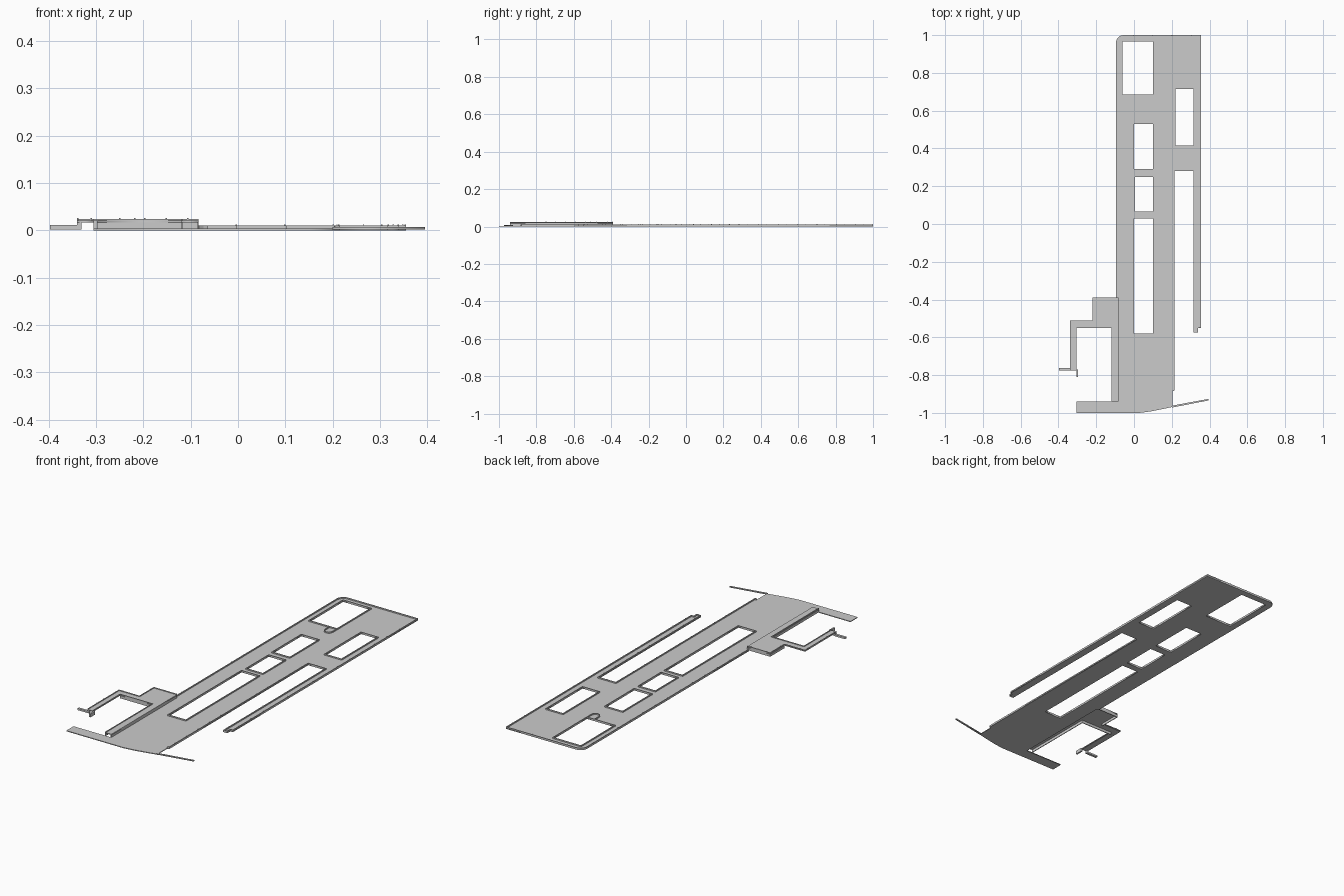
import bpy, bmesh, math
from mathutils import Vector

if "Cube" in bpy.data.objects:
    bpy.data.objects.remove(bpy.data.objects["Cube"])


def new_object(name, bm):
    bmesh.ops.recalc_face_normals(bm, faces=bm.faces)
    me = bpy.data.meshes.new(name)
    bm.to_mesh(me)
    bm.free()
    ob = bpy.data.objects.new(name, me)
    bpy.context.collection.objects.link(ob)
    return ob


def slab(name, outlines, z0, z1):
    """Flat plate from an outline followed by hole outlines."""
    cu = bpy.data.curves.new(name, 'CURVE')
    cu.dimensions, cu.fill_mode = '2D', 'BOTH'
    cu.extrude = (z1 - z0) / 2
    for pts in outlines:
        sp = cu.splines.new('POLY')
        sp.points.add(len(pts) - 1)
        for p, (x, y) in zip(sp.points, pts):
            p.co = (x, y, 0, 1)
        sp.use_cyclic_u = True
    tmp = bpy.data.objects.new(name + "_curve", cu)
    bpy.context.collection.objects.link(tmp)
    bpy.context.view_layer.update()
    me = bpy.data.meshes.new_from_object(
        tmp.evaluated_get(bpy.context.evaluated_depsgraph_get()))
    bm = bmesh.new()
    bm.from_mesh(me)
    bpy.data.objects.remove(tmp)
    bmesh.ops.remove_doubles(bm, verts=bm.verts, dist=1e-6)
    bmesh.ops.translate(bm, verts=bm.verts, vec=(0, 0, (z0 + z1) / 2))
    return new_object(name, bm)


def wall(name, pts, z0, z1, closed=False, thick=0.004):
    """Mitred wall along a path, thickness growing to the left of travel."""
    P = [Vector(p) for p in pts]
    n = len(P)
    left = lambda a, b: Vector((a.y - b.y, b.x - a.x)).normalized()
    bm = bmesh.new()
    rings = []
    for i, p in enumerate(P):
        na = left(P[i - 1], p) if closed or i else None
        nb = left(p, P[(i + 1) % n]) if closed or i < n - 1 else None
        na, nb = na or nb, nb or na
        q = p + (na + nb) * (thick / (1 + na.dot(nb)))
        rings.append([bm.verts.new(c) for c in
                      ((p.x, p.y, z0), (q.x, q.y, z0), (q.x, q.y, z1), (p.x, p.y, z1))])
    for i in range(n if closed else n - 1):
        a, b = rings[i], rings[(i + 1) % n]
        for k in range(4):
            m = (k + 1) % 4
            bm.faces.new((a[k], a[m], b[m], b[k]))
    if not closed:
        bm.faces.new(rings[0])
        bm.faces.new(rings[-1])
    return new_object(name, bm)


def add_box(bm, x0, x1, y0, y1, z0, z1):
    vs = bmesh.ops.create_cube(bm, size=1)['verts']
    for v in vs:
        v.co = ((x0 + x1) / 2 + v.co.x * (x1 - x0), (y0 + y1) / 2 + v.co.y * (y1 - y0),
                (z0 + z1) / 2 + v.co.z * (z1 - z0))


def box(name, *dims):
    bm = bmesh.new()
    add_box(bm, *dims)
    return new_object(name, bm)


def posts(name, pts, z0, z1, step=0.1, r=0.0015):
    """Small square posts spaced along a path."""
    bm = bmesh.new()
    for a, b in zip(pts, pts[1:]):
        a, b = Vector(a), Vector(b)
        n = max(1, round((b - a).length / step))
        inward = Vector((a.y - b.y, b.x - a.x)).normalized() * 0.002
        for i in range(n):
            c = a.lerp(b, (i + 0.5) / n) + inward
            add_box(bm, c.x - r, c.x + r, c.y - r, c.y + r, z0, z1)
    return new_object(name, bm)


def hole(x0, x1, y0, y1):
    return [(x0, y0), (x0, y1), (x1, y1), (x1, y0)]


# Deck outline, counter-clockwise, with a rounded rear left corner
front_edge = [(-0.305, -1), (0.03, -1), (0.09, -0.992), (0.15, -0.98), (0.205, -0.968)]
right_edge = [(0.205, -0.885), (0.215, -0.88), (0.215, 0.28), (0.315, 0.28),
              (0.315, -0.575), (0.34, -0.575), (0.34, -0.55), (0.355, -0.55), (0.355, 1)]
R = 0.04
corner = [(-0.095 + R + R * math.cos(math.radians(a)), 1 - R + R * math.sin(math.radians(a)))
          for a in range(90, 181, 15)]
left_edge = [(-0.095, -0.39), (-0.083, -0.39), (-0.083, -0.94), (-0.305, -0.94)]
holes = [hole(-0.06, 0.1, 0.685, 0.965), hole(0, 0.1, 0.29, 0.53),
         hole(0.005, 0.1, 0.065, 0.25), hole(0, 0.1, -0.58, 0.03),
         hole(0.22, 0.315, 0.415, 0.715)]
slab("deck", [front_edge + right_edge + corner + left_edge] + holes, 0.0, 0.004)

# Parapets round the deck edge and each opening
edge = right_edge + corner + left_edge[:1]
wall("deck_parapet", edge, 0.004, 0.0105)
posts("deck_posts", edge[:9] + [(-0.055, 1)], 0.0105, 0.0125)
posts("deck_left_posts", [(-0.095, 0.96), (-0.095, -0.39)], 0.0105, 0.0125)
for i, h in enumerate(holes):
    wall(f"opening_parapet_{i + 1}", h, 0.004, 0.0105, closed=True)

# Small U-shaped guard between the two rear openings
arc = [(0.08 + 0.02 * math.cos(math.radians(a)), 0.645 + 0.02 * math.sin(math.radians(a)))
       for a in range(0, -181, -30)]
wall("guard_rail", [(0.1, 0.681)] + arc + [(0.06, 0.681)], 0.004, 0.0105)

# Thin sloping tail at the front right
slab("front_tail", [[(0.2, -0.972), (0.395, -0.934), (0.394, -0.926), (0.2, -0.962)]],
     0.002, 0.007)

# Raised side terrace with its railing and support walls
terrace = [(-0.12, -0.94), (-0.083, -0.94), (-0.083, -0.39), (-0.22, -0.39), (-0.22, -0.51),
           (-0.34, -0.51), (-0.34, -0.775), (-0.305, -0.775), (-0.305, -0.55), (-0.12, -0.55)]
slab("terrace", [terrace], 0.017, 0.021)
rail = terrace[2:7]
wall("terrace_parapet", rail, 0.021, 0.0245)
posts("terrace_posts", rail, 0.0245, 0.0265, step=0.05)
wall("terrace_inner_parapet", terrace[7:] + terrace[:1], 0.021, 0.0245)
wall("terrace_right_wall", [(-0.083, -0.94), (-0.083, -0.39), (-0.22, -0.39), (-0.22, -0.51)],
     0.004, 0.017)
wall("terrace_inner_wall", [(-0.305, -0.55), (-0.12, -0.55), (-0.12, -0.94)], 0.003, 0.017)

# Side arm, its leg and a short return at the open corner
box("side_arm", -0.397, -0.33, -0.775, -0.762, 0.002, 0.011)
box("side_arm_leg", -0.34, -0.33, -0.775, -0.762, 0.011, 0.017)
box("corner_return", -0.305, -0.297, -0.81, -0.77, 0.003, 0.021)
